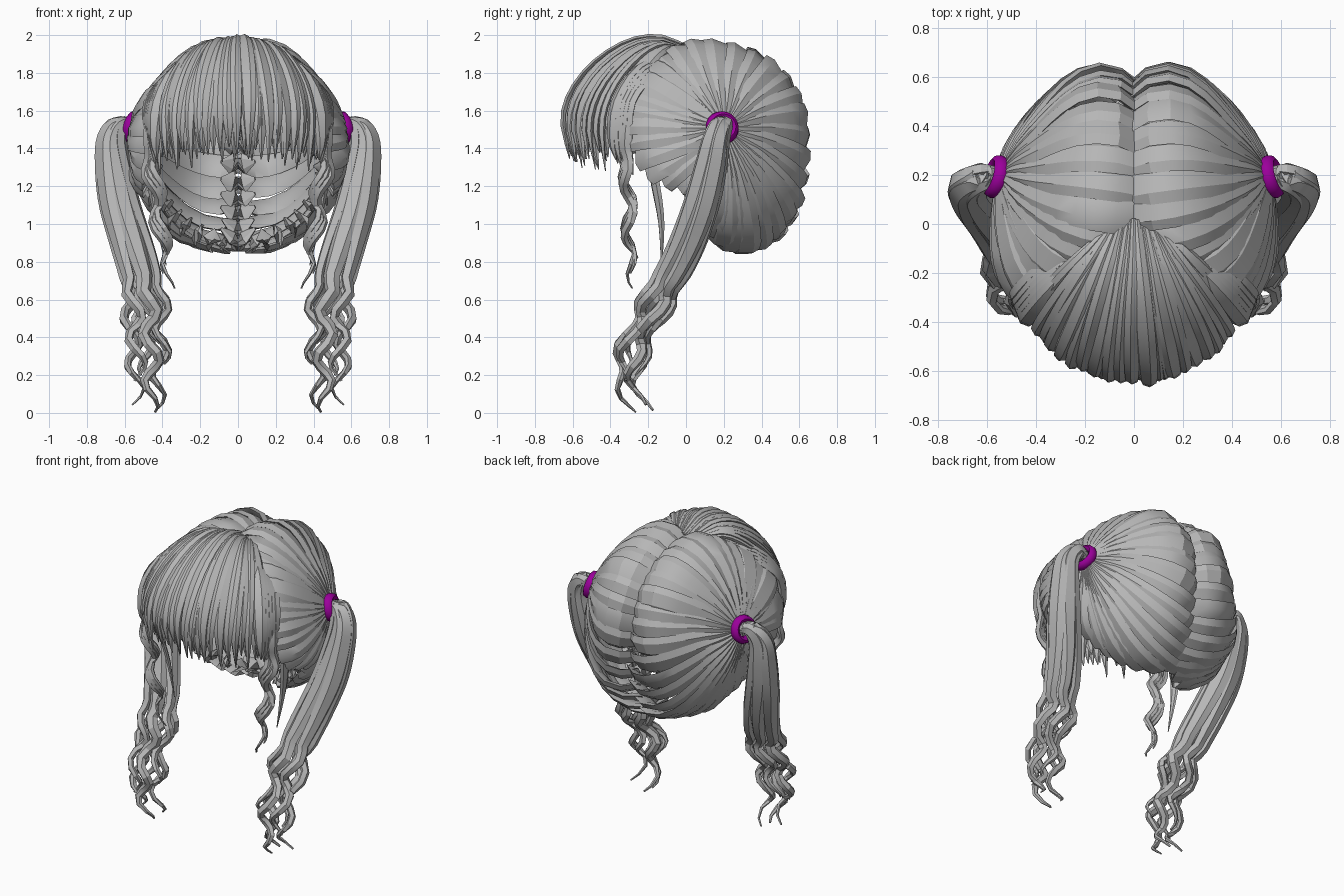
import bpy, bmesh, math, random
from mathutils import Vector, Matrix

if "Cube" in bpy.data.objects:
    bpy.data.objects.remove(bpy.data.objects["Cube"])

random.seed(4)
CENTRE = Vector((0, 0.12, 1.42))
KNOT = Vector((0.545, 0.2, 1.51))


def material(name, rgb):
    m = bpy.data.materials.new(name)
    m.diffuse_color = (*rgb, 1)
    m.use_nodes = True
    m.node_tree.nodes["Principled BSDF"].inputs["Base Color"].default_value = m.diffuse_color
    return m


GREY = material("grey_hair", (0.47, 0.47, 0.47))
PURPLE = material("purple_tie", (0.33, 0.0, 0.33))


def spline(pts, t, closed=False):
    """Catmull-Rom sample of a point list, t in 0..1."""
    n = len(pts)
    f = t * (n if closed else n - 1)
    i = int(f) if closed else min(int(f), n - 2)
    f -= i
    k = [(i + d) % n if closed else min(max(i + d, 0), n - 1) for d in (-1, 0, 1, 2)]
    a, b, c, d = (pts[j] for j in k)
    return [0.5 * (2 * q + (r - p) * f + (2 * p - 5 * q + 4 * r - s) * f * f
                   + (3 * q - p - 3 * r + s) * f ** 3) for p, q, r, s in zip(a, b, c, d)]


def strand(bm, path, widths, thick, normal, tilt=0.0, mirror=1, scale=1.0):
    """Sweep a flattened six-sided section along a path; widths are half widths."""
    rings, n = [], len(path)
    for i, p in enumerate(path):
        tan = (path[min(i + 1, n - 1)] - path[max(i - 1, 0)]).normalized()
        nor = normal(p)
        nor = (nor - tan * nor.dot(tan)).normalized()
        nor = Matrix.Rotation(tilt, 3, tan) @ nor
        side = tan.cross(nor)
        w = max(spline(widths, i / (n - 1))[0] * scale, 0.003)
        h = min(thick, w * 0.8)
        ring = []
        for a, b in ((-1, 0), (-.5, 1), (.5, 1), (1, 0), (.5, -.6), (-.5, -.6)):
            v = p + side * a * w + nor * b * h
            ring.append(bm.verts.new((v.x * mirror, v.y, v.z)))
        rings.append(ring)
    for r, s in zip(rings, rings[1:]):
        for j in range(6):
            bm.faces.new((r[j], r[(j + 1) % 6], s[(j + 1) % 6], s[j]))
    bm.faces.new(rings[0])
    bm.faces.new(rings[-1])


def finish(bm, name, mat, angle=28):
    bmesh.ops.recalc_face_normals(bm, faces=bm.faces[:])
    me = bpy.data.meshes.new(name)
    bm.to_mesh(me)
    bm.free()
    ob = bpy.data.objects.new(name, me)
    bpy.context.collection.objects.link(ob)
    me.materials.append(mat)
    bpy.ops.object.select_all(action='DESELECT')
    ob.select_set(True)
    bpy.context.view_layer.objects.active = ob
    bpy.ops.object.shade_smooth_by_angle(angle=math.radians(angle))
    return ob


def from_head(p):
    return p - CENTRE


def widths(*w):
    return [(x,) for x in w]


# Outer ends of the combed hair: hairline, centre parting, nape (x, y, z, bulge)
RIM = [(.50, -.02, 1.20, .02), (.49, -.19, 1.28, .02), (.47, -.28, 1.45, .02),
       (.42, -.31, 1.62, .02), (.30, -.26, 1.77, .03), (.12, -.12, 1.87, .05),
       (0, .04, 1.90, .065), (0, .25, 1.87, .075), (0, .42, 1.76, .085),
       (0, .52, 1.60, .09), (0, .54, 1.42, .09), (0, .52, 1.20, .09),
       (0, .47, 1.02, .075), (0, .36, .88, .035), (.15, .24, .875, .03),
       (.30, .15, .95, .02), (.42, .08, 1.06, .02)]

# Pigtail centre line (x, y, z, spread)
TAIL = [(.55, .20, 1.51, .015), (.62, .19, 1.53, .03), (.668, .16, 1.45, .045),
        (.66, .13, 1.30, .062), (.625, .08, 1.10, .078), (.56, .0, .88, .085),
        (.505, -.10, .68, .085), (.485, -.20, .50, .08), (.475, -.28, .32, .08),
        (.47, -.30, .17, .065), (.48, -.235, .005, .065)]

for mirror, label in ((1, "right"), (-1, "left")):
    # Combed hair radiating from the tie, tips curling in at the parting
    bm = bmesh.new()
    count = 34
    start = (KNOT - CENTRE) * .98
    for i in range(count):
        *e, bulge = spline(RIM, i / count, True)
        end = Vector(e) - CENTRE
        bulge += random.uniform(-.014, .012)
        parted = e[0] < .08
        path = []
        for k in range(11):
            u = k / 10
            d = start.normalized().slerp(end.normalized(), u)
            r = start.length * (1 - u) + end.length * u - .022 * math.sin(math.pi * u)
            path.append(CENTRE + d * (r + bulge * math.sin(math.pi * u ** 2.6)))
        for s, x in ((.91, .03), (.82, .09)):
            path.append(CENTRE + end * s + Vector((x if parted else 0, 0, 0)))
        strand(bm, path, widths(.014, .032, .055, .07, .078, .082, .084, .084, .08, .07, .01),
               .024, from_head, .3, mirror, random.uniform(.86, 1.08))
    finish(bm, label + "_combed_hair", GREY)

    # Pigtail of bundled strands that turn wavy near the ends
    bm = bmesh.new()
    for i in range(7):
        ang = i * math.tau / 6 + .3
        ring = 1 if i < 6 else 0
        out = Vector((math.cos(ang), .8 * math.sin(ang), 0))
        last = (.97, .88, .99, .84, 1.0, .90, .76)[i]
        phase = i * 0.55
        path = []
        steps = 40
        for k in range(steps + 1):
            x, y, z, s = spline(TAIL, last * k / steps)
            p = Vector((x, y, z)) + out * s * ring
            amp = .04 * min(max((.72 - z) / .12, 0), 1)
            p += Vector((math.cos(z * 25 + phase), .7 * math.sin(z * 25 + phase), 0)) * amp
            path.append(p)
        strand(bm, path, widths(.02, .042, .056, .064, .062, .048, .036, .03, .025, .007),
               .032, lambda p, o=out: o + Vector((0, 0, .05)), 0, mirror)
    finish(bm, label + "_pigtail", GREY)

    # Swept strands that join the fringe to the temple
    bm = bmesh.new()
    for i in range(5):
        f = i / 4
        pts = [(.12 + .12 * f, -.04 - .05 * f, 1.91 - .05 * f),
               (.32 + .06 * f, -.25 + .05 * f, 1.82 - .06 * f),
               (.42 + .04 * f, -.37 + .08 * f, 1.64),
               (.44 + .03 * f, -.39 + .09 * f, 1.46),
               (.43 + .03 * f, -.37 + .09 * f, 1.34 - .08 * f)]
        path = [Vector(spline(pts, k / 12)) for k in range(13)]
        strand(bm, path, widths(.014, .04, .048, .032, .004), .022, from_head, .35, mirror)
    finish(bm, label + "_temple_strands", GREY)

    # Wavy lock in front of the ear, with a thin straight one behind it
    bm = bmesh.new()
    for j in range(3):
        pts = [(.40, -.22, 1.74), (.45, -.31, 1.55), (.46, -.32, 1.35),
               (.43, -.30, 1.15), (.40, -.30, .92), (.375, -.28, .66 + .08 * j)]
        path = []
        for k in range(29):
            p = Vector(spline(pts, k / 28))
            amp = .026 * min(max((1.45 - p.z) / .2, 0), 1)
            w = p.z * 24 + j * .5
            p += Vector((math.cos(w) * amp + .014 * (j - 1), math.sin(w) * amp, 0))
            path.append(p)
        strand(bm, path, widths(.014, .036, .034, .028, .022, .005), .022, from_head, 0, mirror)
    pts = [(.48, -.20, 1.40), (.46, -.16, 1.2), (.42, -.13, 1.0), (.38, -.13, .78)]
    strand(bm, [Vector(spline(pts, k / 9)) for k in range(10)],
           widths(.02, .028, .018, .003), .014, from_head, 0, mirror)
    finish(bm, label + "_ear_lock", GREY)

    # Hair tie
    bm = bmesh.new()
    axis = Vector((.94 * mirror, .26, .28)).normalized()
    frame = axis.to_track_quat('Z', 'Y').to_matrix()
    pos = Vector((.56 * mirror, .192, 1.51))
    rows = []
    for i in range(20):
        a = i * math.tau / 20
        row = []
        for j in range(8):
            b = j * math.tau / 8
            r = .066 + .024 * math.cos(b)
            v = Vector((r * math.cos(a), r * math.sin(a), .034 * math.sin(b)))
            row.append(bm.verts.new(pos + frame @ v))
        rows.append(row)
    for i in range(20):
        for j in range(8):
            r, s, n = rows[i], rows[(i + 1) % 20], (j + 1) % 8
            bm.faces.new((r[j], s[j], s[n], r[n]))
    finish(bm, label + "_hair_tie", PURPLE, 60)

# Fringe in two layers, fanning from the crown over the forehead
bm = bmesh.new()
for count, drop, tip in ((25, 0, 1.36), (20, .03, 1.40)):
    for i in range(count):
        s = 2 * i / (count - 1) - 1
        a = s * math.radians(64) + random.uniform(-.03, .03)
        root = Vector((.13 * s, .02 - .06 * abs(s), 0))
        size = 1 - drop + random.uniform(-.035, .0)
        end = Vector((.49 * math.sin(a), -.12 - .53 * math.cos(a), 0)) * size
        low = tip + random.uniform(-.06, .06)
        path = []
        pts = [(0, 1.93), (.25, 1.98), (.5, 1.95), (.75, 1.845), (.93, 1.70),
               (1.0, 1.55), (.96, low)]
        lift = random.uniform(-.015, .002) - drop
        for k in range(15):
            f, z = spline(pts, k / 14)
            p = root.lerp(end, f)
            p.z = z + lift - .09 * s * s * math.sin(math.pi * min(f, 1) * .8)
            path.append(p)
        strand(bm, path, widths(.012, .028, .04, .045, .042, .03, .003), .02,
               from_head, random.choice((-.4, .4)), 1, random.uniform(.85, 1.1))
finish(bm, "fringe", GREY)
